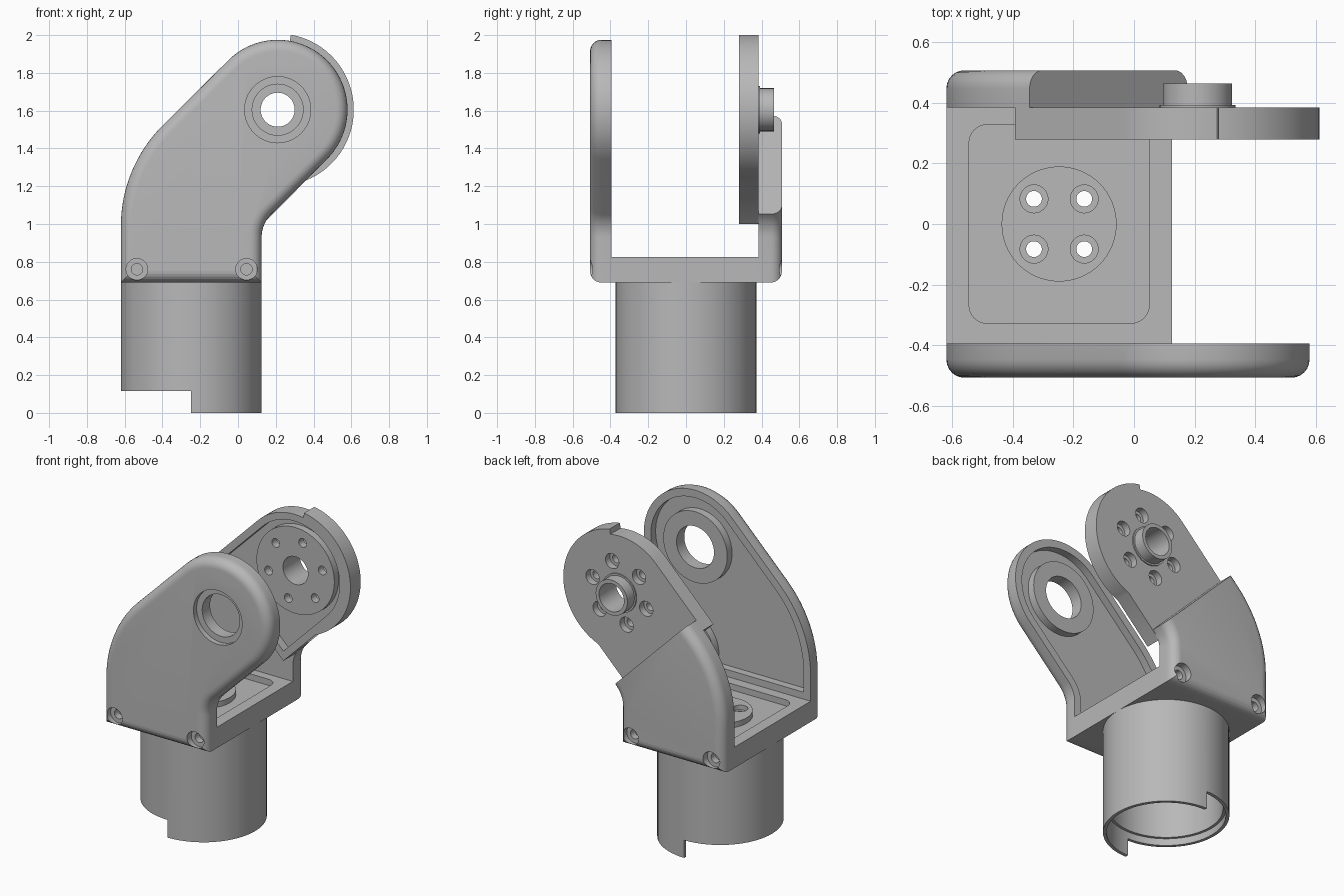
import bpy, bmesh
from math import cos, sin, radians
from mathutils import Vector

cube = bpy.data.objects.get("Cube")
if cube:
    bpy.data.objects.remove(cube, do_unlink=True)

GREY = (0.48, 0.48, 0.48, 1)
mat = bpy.data.materials.new("bracket_grey")
mat.use_nodes = True
mat.diffuse_color = GREY
bsdf = next(n for n in mat.node_tree.nodes if n.type == 'BSDF_PRINCIPLED')
bsdf.inputs["Base Color"].default_value = GREY


# --- 2D outline helpers ---
def arc(cx, cy, r, a0, a1, n=16):
    angles = [radians(a0 + (a1 - a0) * i / n) for i in range(n + 1)]
    return [(cx + r * cos(a), cy + r * sin(a)) for a in angles]


def circle(c, r, n=64):
    return arc(c[0], c[1], r, 0, 360, n)[:-1]


def rect(x0, x1, y0, y1):
    return [(x0, y0), (x1, y0), (x1, y1), (x0, y1)]


def rounded_rect(x0, x1, y0, y1, r):
    return (arc(x0 + r, y0 + r, r, 180, 270, 8) + arc(x1 - r, y0 + r, r, 270, 360, 8)
            + arc(x1 - r, y1 - r, r, 0, 90, 8) + arc(x0 + r, y1 - r, r, 90, 180, 8))


def inset(pts, d):
    """Move a counter-clockwise outline inward with mitred corners."""
    out = []
    for i, p in enumerate(pts):
        a, b, c = Vector(pts[i - 1]), Vector(p), Vector(pts[(i + 1) % len(pts)])
        e, f = (b - a).normalized(), (c - b).normalized()
        n, m = Vector((-e.y, e.x)), Vector((-f.y, f.x))
        out.append(tuple(b + (n + m) * d / (1 + n.dot(m))))
    return out


# --- solid helpers ---
def loft(name, layers, axis='y'):
    """Skin a stack of (level, outline) layers along an axis."""
    bm = bmesh.new()
    rings = []
    for level, pts in layers:
        rings.append([bm.verts.new((u, level, v) if axis == 'y' else (u, v, level))
                      for u, v in pts])
    for r0, r1 in zip(rings, rings[1:]):
        for i in range(len(r0)):
            j = (i + 1) % len(r0)
            bm.faces.new((r0[i], r0[j], r1[j], r1[i]))
    bm.faces.new(rings[0])
    bm.faces.new(rings[-1])
    bmesh.ops.recalc_face_normals(bm, faces=bm.faces)
    me = bpy.data.meshes.new(name)
    bm.to_mesh(me)
    bm.free()
    me.materials.append(mat)
    ob = bpy.data.objects.new(name, me)
    bpy.context.collection.objects.link(ob)
    return ob


def turned(name, c, steps, axis='y'):
    """Stepped round solid from (level, radius) pairs."""
    return loft(name, [(lv, circle(c, r)) for lv, r in steps], axis)


def activate(ob):
    bpy.ops.object.select_all(action='DESELECT')
    ob.select_set(True)
    bpy.context.view_layer.objects.active = ob


def cut(ob, *cutters):
    for c in cutters:
        c.hide_render = True
        mod = ob.modifiers.new("cut", 'BOOLEAN')
        mod.operation, mod.solver, mod.object = 'DIFFERENCE', 'EXACT', c
        activate(ob)
        bpy.ops.object.modifier_apply(modifier=mod.name)
        bpy.data.objects.remove(c, do_unlink=True)


# --- shared dimensions ---
PIVOT = (0.21, 1.605)
TUBE = (-0.2475, 0)
X0, X1, Z0 = -0.62, 0.125, 0.69
FILLET = 0.06


def side_profile(bottom=Z0):
    return ([(X0, bottom), (X1, bottom)] + arc(0.294, 0.93, 0.169, 180, 135, 8)
            + arc(*PIVOT, 0.37, -45, 135, 40) + arc(0.13, 0.99, 0.75, 135, 180, 16))


def side_wall(name, inner, outer):
    """Side plate with its outer rim rounded over."""
    s = 1 if outer > inner else -1
    prof = side_profile()
    layers = [(inner, prof)]
    for i in range(7):
        a = radians(90 * i / 6)
        layers.append((outer - s * FILLET * (1 - sin(a)), inset(prof, FILLET * (1 - cos(a)))))
    wall = loft(name, layers)
    # Counterbored screw holes along the bottom edge
    for x in (-0.535, 0.045):
        cut(wall, turned("screw_cutter", (x, 0.76), [
            (outer + s * 0.02, 0.057), (outer - s * 0.045, 0.057),
            (outer - s * 0.045, 0.03), (outer - s * 0.09, 0.03)]))
    return wall


parts = []

# Front side plate: inner pocket around a bearing boss, stepped pivot hole
front = side_wall("front_side_plate", -0.395, -0.508)
pocket = loft("pocket_cutter", [(-0.38, inset(side_profile(0.82), 0.05)),
                                (-0.445, inset(side_profile(0.82), 0.05))])
cut(pocket, turned("boss_cutter", PIVOT, [(-0.3, 0.23), (-0.5, 0.23)]))
cut(front, pocket, turned("bore_cutter", PIVOT, [
    (-0.6, 0.175), (-0.475, 0.175), (-0.475, 0.135), (-0.3, 0.135)]))
parts.append(front)

# Back side plate: same shape, sliced off diagonally where the arm joins
back = side_wall("back_side_plate", 0.385, 0.508)
cut(back, loft("slice_cutter", [(lv, [(-0.77, 2.0), (0.73, 0.5), (2.0, 1.0), (0.5, 2.8)])
                                for lv in (0.3, 0.6)]))
parts.append(back)

# Floor between the plates: shallow tray with a raised disc and four screw holes
floor = loft("bracket_floor", [(lv, rect(X0, X1, -0.395, 0.385)) for lv in (Z0, 0.825)], 'z')
tray = loft("tray_cutter", [(lv, rounded_rect(-0.545, 0.05, -0.328, 0.328, FILLET))
                            for lv in (0.785, 0.9)], 'z')
cut(tray, turned("disc_cutter", TUBE, [(0.7, 0.19), (0.82, 0.19)], 'z'))
cut(floor, tray)
for dx in (-0.083, 0.083):
    for dy in (-0.083, 0.083):
        cut(floor, turned("hole_cutter", (TUBE[0] + dx, dy), [
            (0.6, 0.026), (0.79, 0.026), (0.79, 0.046), (0.9, 0.046)], 'z'))
parts.append(floor)

# Hollow base tube with a thin lip, its right half cut shorter
tube = turned("base_tube", TUBE, [(0, 0.3725), (Z0, 0.3725)], 'z')
cut(tube, turned("tube_bore_cutter", TUBE, [
    (-0.1, 0.352), (0.16, 0.352), (0.16, 0.335), (0.8, 0.335)], 'z'),
    loft("lip_cutter", [(lv, rect(-1, TUBE[0], -1, 1)) for lv in (-0.1, 0.115)], 'z'))
parts.append(tube)

# Pivot arm: plate with a wider stop flange around its outer end
END = [(-0.394, 1.524), (0.13, 1.0)]
arm_outline = (END + arc(*PIVOT, 0.403, -68, 80, 36) + arc(*PIVOT, 0.37, 80, 135, 12))
arm = loft("pivot_arm", [(lv, arm_outline) for lv in (0.28, 0.385)])
inner = inset(END + arc(*PIVOT, 0.37, -45, 135, 40), 0.045)
arm_pocket = loft("arm_pocket_cutter", [(0.2, inner), (0.335, inner)])
cut(arm_pocket, turned("arm_disc_cutter", PIVOT, [(0.29, 0.28), (0.4, 0.28)]))
cut(arm, arm_pocket, turned("arm_bore_cutter", PIVOT, [(0.2, 0.09), (0.5, 0.09)]))
for u, v in circle((0, 0), 0.2, 6):
    # Ring of six counterbored holes, turned a quarter step from level
    c, s = cos(radians(15)), sin(radians(15))
    p = (PIVOT[0] + u * c - v * s, PIVOT[1] + u * s + v * c)
    cut(arm, turned("ring_hole_cutter", p, [
        (0.2, 0.028), (0.34, 0.028), (0.34, 0.048), (0.5, 0.048)]))
parts.append(arm)

# Hollow hub on the back of the arm
hub = turned("pivot_hub", PIVOT, [(0.385, 0.125), (0.393, 0.125), (0.393, 0.114), (0.465, 0.114)])
cut(hub, turned("hub_bore_cutter", PIVOT, [(0.3, 0.09), (0.6, 0.09)]))
parts.append(hub)

for ob in parts:
    activate(ob)
    bpy.ops.object.shade_smooth_by_angle(angle=radians(30))
